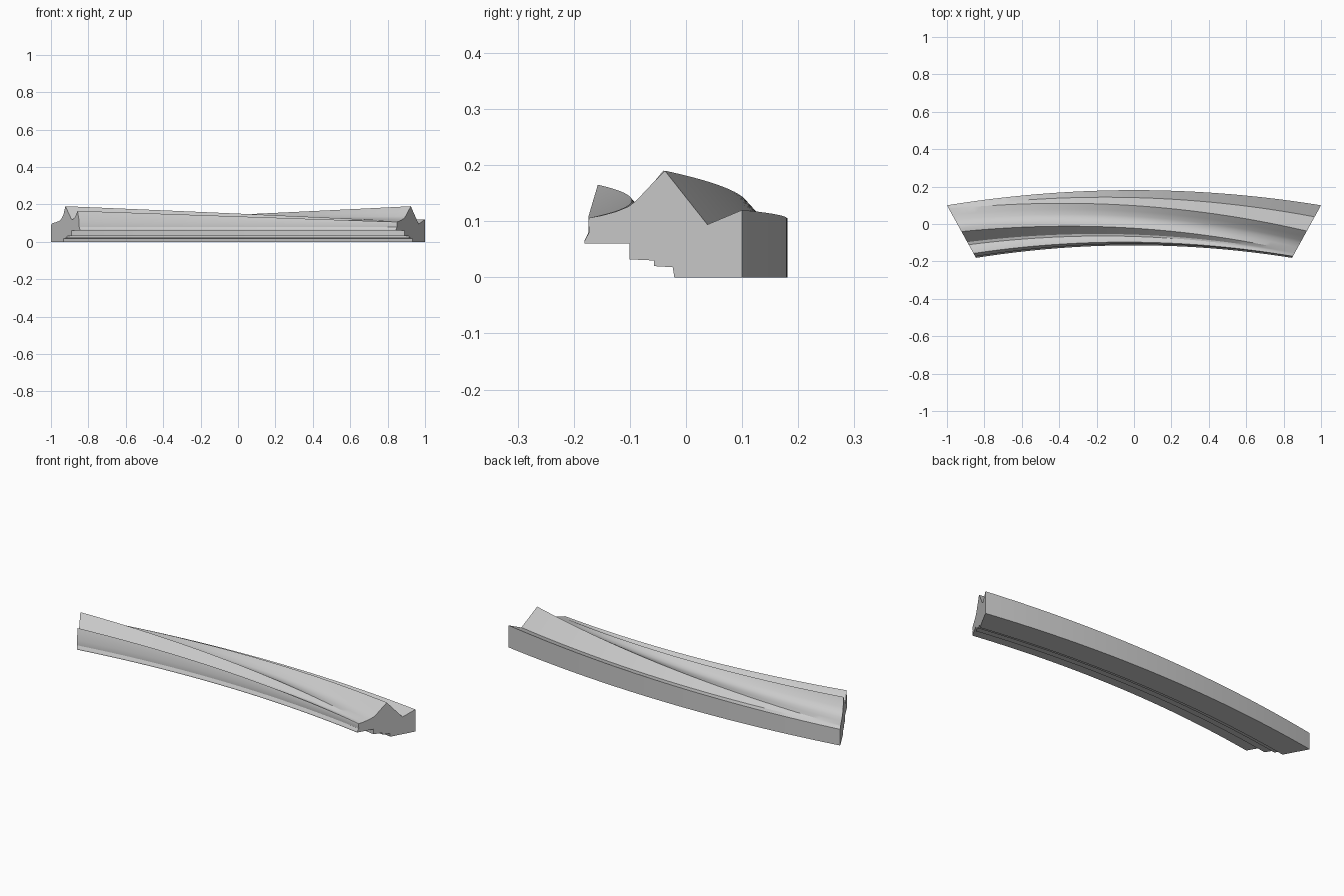
import bpy
import bmesh
from math import radians

cube = bpy.data.objects.get("Cube")
if cube:
    bpy.data.objects.remove(cube, do_unlink=True)

# Single stone-grey finish
grey = bpy.data.materials.new("stone_grey")
grey.use_nodes = True
COLOR = (0.6, 0.6, 0.6, 1)
grey.diffuse_color = COLOR
grey.node_tree.nodes["Principled BSDF"].inputs["Base Color"].default_value = COLOR

# Stepped underside, as (depth, height); depth runs 0 front to 1 back
STEPS = [(1, 0), (0.57, 0), (0.56, 0.018), (0.44, 0.02), (0.44, 0.03),
         (0.285, 0.032), (0.285, 0.06), (0, 0.06)]

# Nose, ridges and valleys at the two ends; the rails between them twist
LEFT = [(0, 0.065), (0.025, 0.08), (0.025, 0.108), (0.085, 0.165),
        (0.17, 0.132), (0.25, 0.118), (0.30, 0.122), (0.50, 0.19),
        (0.57, 0.145), (0.64, 0.122), (0.72, 0.111), (0.82, 0.105),
        (0.93, 0.10), (0.95, 0.10), (1, 0.088)]
RIGHT = [(0, 0.065), (0.03, 0.08), (0.025, 0.10), (0.03, 0.106),
         (0.05, 0.107), (0.07, 0.108), (0.09, 0.109), (0.12, 0.111),
         (0.20, 0.117), (0.28, 0.126), (0.33, 0.137), (0.41, 0.161),
         (0.51, 0.19), (0.78, 0.094), (1, 0.12)]


def place(s, depth, height):
    """Bend a profile point along the arc, s from -1 to 1, with mitred ends."""
    x = s * (0.845 + 0.155 * depth)
    y = -0.181 + 0.281 * depth + (0.067 + 0.014 * depth) * (1 - s * s)
    return x, y, height


def section(s):
    t = (s + 1) / 2
    top = [(a[0] + (b[0] - a[0]) * t, a[1] + (b[1] - a[1]) * t)
           for a, b in zip(LEFT, RIGHT)]
    return STEPS + top


# Loft the twisting moulding
SPANS = 48
bm = bmesh.new()
rings = []
for i in range(SPANS + 1):
    s = -1 + 2 * i / SPANS
    rings.append([bm.verts.new(place(s, d, h)) for d, h in section(s)])
count = len(rings[0])
for a, b in zip(rings, rings[1:]):
    for j in range(count):
        k = (j + 1) % count
        bm.faces.new((a[j], a[k], b[k], b[j]))

# Mitred end caps
bm.faces.new(rings[0])
bm.faces.new(rings[-1][::-1])
bmesh.ops.recalc_face_normals(bm, faces=bm.faces)

mesh = bpy.data.meshes.new("curved_moulding")
bm.to_mesh(mesh)
bm.free()
mesh.materials.append(grey)
moulding = bpy.data.objects.new("curved_moulding", mesh)
bpy.context.collection.objects.link(moulding)
bpy.context.view_layer.objects.active = moulding
moulding.select_set(True)
bpy.ops.object.shade_smooth_by_angle(angle=radians(25))
